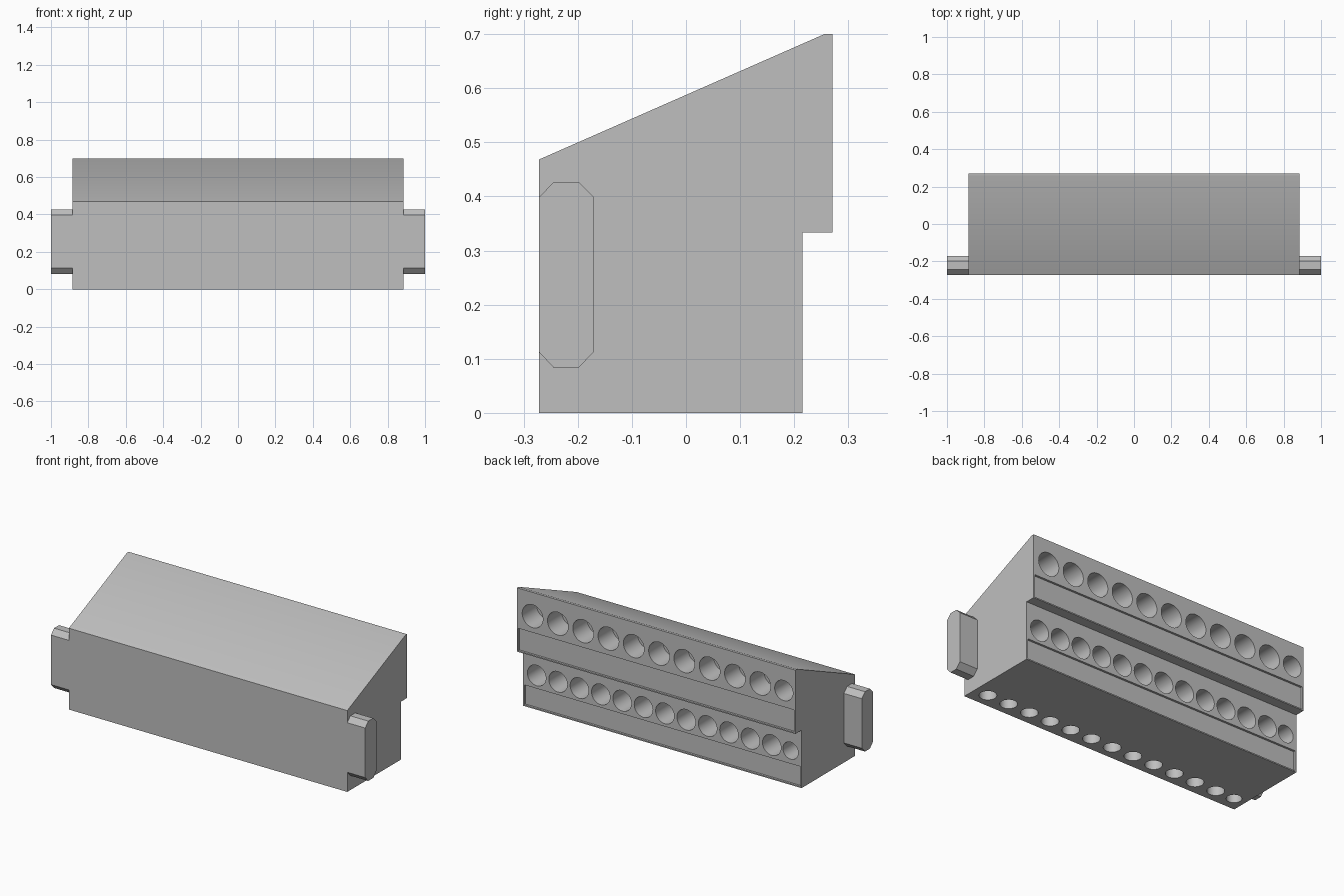
import bpy, bmesh
from math import radians
from mathutils import Matrix, Vector

cube = bpy.data.objects.get("Cube")
if cube:
    bpy.data.objects.remove(cube, do_unlink=True)

grey = bpy.data.materials.new("housing grey")
grey.use_nodes = True
grey.diffuse_color = (0.52, 0.52, 0.52, 1)
grey.node_tree.nodes["Principled BSDF"].inputs["Base Color"].default_value = grey.diffuse_color

HALF = 0.886      # half length of the housing


def finish(name, bm):
    bmesh.ops.recalc_face_normals(bm, faces=bm.faces)
    mesh = bpy.data.meshes.new(name)
    bm.to_mesh(mesh)
    bm.free()
    mesh.materials.append(grey)
    ob = bpy.data.objects.new(name, mesh)
    bpy.context.collection.objects.link(ob)
    return ob


def extrude_profile(name, profile, x0, x1):
    """Sweep a y-z outline along x."""
    bm = bmesh.new()
    face = bm.faces.new([bm.verts.new((x0, y, z)) for y, z in profile])
    geom = bmesh.ops.extrude_face_region(bm, geom=[face])["geom"]
    verts = [g for g in geom if isinstance(g, bmesh.types.BMVert)]
    bmesh.ops.translate(bm, verts=verts, vec=(x1 - x0, 0, 0))
    return finish(name, bm)


def add_hole(bm, mouth, inward, radius, depth):
    """Round cutter reaching depth into the body and a little outside it."""
    inward, extra = Vector(inward), 0.03
    centre = Vector(mouth) + inward * (depth - extra) / 2
    turn = inward.to_track_quat('Z', 'Y').to_matrix().to_4x4()
    bmesh.ops.create_cone(bm, cap_ends=True, segments=40, radius1=radius, radius2=radius,
                          depth=depth + extra, matrix=Matrix.Translation(centre) @ turn)


def add_slot(bm, y_face, z0, z1):
    """Shallow full-length recess in a back face."""
    size = Matrix.Diagonal((2 * HALF - 0.016, 0.024, z1 - z0, 1))
    bmesh.ops.create_cube(bm, size=1,
                          matrix=Matrix.Translation((0, y_face, (z0 + z1) / 2)) @ size)


def row(first, pitch, count, last):
    return [first - pitch * i for i in range(count - 1)] + [last]


# Housing with sloped roof and stepped back
body = extrude_profile("housing", [
    (-0.272, 0), (0.215, 0), (0.215, 0.333), (0.271, 0.333),
    (0.271, 0.7), (0.256, 0.7), (-0.272, 0.468)], -HALF, HALF)

# Cutters: screw holes above, wire holes below, pin holes underneath, label recesses
bm = bmesh.new()
upper = row(0.787, 0.161, 11, -0.812)
lower = row(0.80, 0.136, 13, -0.816)
for x in upper:
    add_hole(bm, (x, 0.271, 0.563), (0, -1, 0), 0.058 if x == upper[-1] else 0.066, 0.13)
for x in lower:
    end = x == lower[-1]
    add_hole(bm, (x, 0.215, 0.197), (0, -1, 0), 0.049 if end else 0.059, 0.15)
    add_hole(bm, (x, -0.19, 0), (0, 0, 1), 0.04 if end else 0.045, 0.1)
add_slot(bm, 0.271, 0.34, 0.469)
add_slot(bm, 0.215, 0.007, 0.122)
cutter = finish("cutter", bm)
cutter.hide_render = True

bpy.context.view_layer.objects.active = body
cut = body.modifiers.new("openings", 'BOOLEAN')
cut.operation, cut.solver, cut.object = 'DIFFERENCE', 'EXACT', cutter
bpy.ops.object.modifier_apply(modifier=cut.name)
bpy.data.objects.remove(cutter, do_unlink=True)

bpy.ops.object.select_all(action='DESELECT')
body.select_set(True)
bpy.ops.object.shade_smooth_by_angle(angle=radians(30))

# Chamfered latch ears on both ends
ear = [(-0.272, 0.113), (-0.244, 0.083), (-0.199, 0.083), (-0.17, 0.113),
       (-0.17, 0.398), (-0.199, 0.427), (-0.244, 0.427), (-0.272, 0.398)]
for name, side in (("left_ear", 1), ("right_ear", -1)):
    extrude_profile(name, ear, side * HALF, side)
